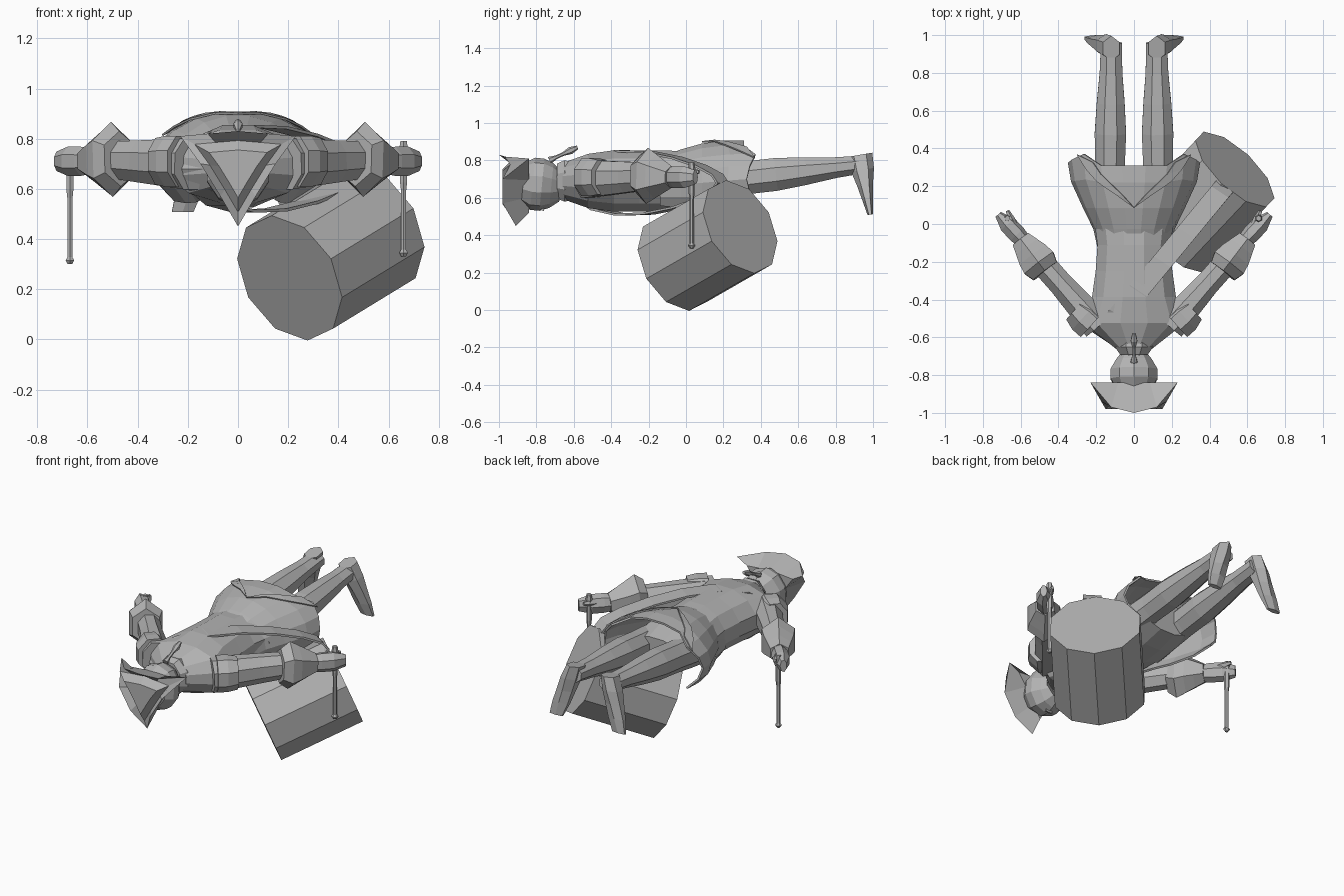
import bpy
import bmesh
from math import sin, cos, pi, radians
from mathutils import Vector

if "Cube" in bpy.data.objects:
    bpy.data.objects.remove(bpy.data.objects["Cube"], do_unlink=True)

grey = bpy.data.materials.new("plain grey")
grey.use_nodes = True
grey.diffuse_color = (0.45, 0.45, 0.45, 1)
grey.node_tree.nodes["Principled BSDF"].inputs["Base Color"].default_value = grey.diffuse_color
X, Z = Vector((1, 0, 0)), Vector((0, 0, 1))


def finish(name, bm, thickness=0, mirrored=False):
    bmesh.ops.recalc_face_normals(bm, faces=bm.faces)
    mesh = bpy.data.meshes.new(name)
    bm.to_mesh(mesh)
    bm.free()
    mesh.materials.append(grey)
    obj = bpy.data.objects.new(name, mesh)
    bpy.context.scene.collection.objects.link(obj)
    if thickness:
        obj.modifiers.new("thickness", "SOLIDIFY").thickness = thickness
    if mirrored:
        obj.modifiers.new("other side", "MIRROR").use_mirror_merge = False
    return obj


def bridge(rings, closed=True):
    """Join rings of points with quads; closed rings are capped at both ends."""
    bm = bmesh.new()
    rings = [[bm.verts.new(point) for point in ring] for ring in rings]
    count = len(rings[0])
    for near, far in zip(rings, rings[1:]):
        for i in range(count if closed else count - 1):
            j = (i + 1) % count
            bm.faces.new((near[i], near[j], far[j], far[i]))
    if closed:
        bm.faces.new(rings[0])
        bm.faces.new(rings[-1])
    return bm


def tube(name, start, end, widths, heights=None, sides=8, mirrored=False):
    """Faceted tube from start to end with evenly spaced elliptical sections."""
    start, end = Vector(start), Vector(end)
    along = (end - start).normalized()
    across = X if abs(along.z) > 0.9 else along.cross(Z).normalized()
    up = across.cross(along)
    rings = []
    for k, (w, h) in enumerate(zip(widths, heights or widths)):
        centre = start.lerp(end, k / (len(widths) - 1))
        angles = [2 * pi * (i + 0.5) / sides for i in range(sides)]
        rings.append([centre + across * w * cos(a) + up * h * sin(a) for a in angles])
    return finish(name, bridge(rings), mirrored=mirrored)


# Torso, neck and head, lying face down along y
tube("torso", (0, -.66, .69), (0, .3, .69),
     [.1, .28, .23, .21, .2, .22, .22, .2], [.1, .15, .17, .17, .17, .16, .14, .1], sides=12)
tube("neck", (0, -.74, .68), (0, -.6, .68), [.07, .08], [.08, .1])
tube("collar", (0, -.69, .69), (0, -.61, .69), [.08, .11, .11], [.1, .12, .11])
tube("head", (0, -.87, .68), (0, -.67, .66), [.1, .13, .13, .1, .06], [.11, .14, .14, .12, .08], sides=10)
tube("nose", (0, -.8, .55), (0, -.76, .55), [.01, .03], sides=4)
tube("pigtail", (0, -.73, .8), (0, -.58, .87), [.02, .01, .01, .02, .01], sides=6)

# Three-cornered hat: one half of the upturned rim is mirrored and shrunk inward
rim = [Vector(p) for p in ((0, -1, .83), (.12, -.97, .82), (.23, -.84, .81),
                           (.15, -.98, .7), (.07, -.98, .57), (0, -.91, .45))]
rim += [Vector((-p.x, p.y, p.z)) for p in rim[4:0:-1]]


def shrink(scale, y):
    middle = Vector((0, y, .68))
    return [middle + Vector((p.x, 0, p.z - middle.z)) * scale for p in rim]


finish("hat", bridge([shrink(.7, -.84), rim, shrink(.75, -.94), shrink(.5, -.98)]))


# Coat skirt: flaring, open underneath, with pointed tails either side of the back
def skirt_point(t, degrees, lift=0):
    a = radians(degrees)
    tail = .07 * t ** 6 * max(0, 1 - 4 * abs(abs(cos(a)) - .8))
    flare = t * t * (3 - 2 * t)
    return Vector(((.19 + .16 * flare + lift) * cos(a),
                   -.14 + .45 * t + tail,
                   .66 + .04 * t + (.16 + .06 * sin(2.2 * t) + lift) * sin(a)))


rings = [[skirt_point(t, -40 + 20 * i) for i in range(14)] for t in (0, .25, .5, .8, 1)]
finish("coat_skirt", bridge(rings, closed=False), thickness=.012)

# Turned-back skirt fronts, meeting in a V behind
strips = [[skirt_point(t, 90 - spread * (t - .5), .01) for spread in (75, 115)] for t in (.5, .65, .8, .9, 1)]
finish("skirt_turnbacks", bridge(strips, closed=False), thickness=.008, mirrored=True)

# Legs and downturned shoes with flat soles
tube("legs", (.13, 0, .67), (.12, .96, .78),
     [.1, .09, .085, .09, .08, .065, .06], [.1, .1, .095, .095, .08, .06, .05], mirrored=True)
tube("shoes", (.12, .93, .83), (.22, .985, .51),
     [.05, .06, .06, .06, .05], [.07, .065, .045, .03, .015], sides=6, mirrored=True)

# Arms, shoulder wings, cuffs and hands
tube("arms", (.19, -.54, .7), (.58, -.1, .72), [.09, .08, .07, .07, .05], [.11, .1, .09, .08, .06], mirrored=True)
tube("shoulder_wings", (.22, -.53, .71), (.31, -.45, .71), [.1, .1, .08], [.11, .11, .1], mirrored=True)
tube("cuffs", (.47, -.25, .72), (.6, -.08, .71),
     [.09, .11, .1, .08, .06], [.11, .15, .12, .09, .06], sides=6, mirrored=True)
tube("hands", (.57, -.11, .71), (.72, .05, .71), [.04, .05, .05, .02], [.05, .06, .06, .04], sides=7, mirrored=True)
tube("thumbs", (.63, -.02, .73), (.67, .07, .74), [.02, .02, .01], sides=5, mirrored=True)

# Upright drumsticks, held at slightly different heights
for name, x, low in (("left_drumstick", .66, .33), ("right_drumstick", -.67, .3)):
    tube(name, (x, .03, low), (x, .03, low + .46), [.01] + [.012] * 8 + [.016] * 4 + [.02, .015], sides=6)
    tube(name + "_tip", (x, .03, low), (x, .03, low + .03), [.01, .02, .01], sides=6)

# Ten-sided drum slung at the hip
bm = bmesh.new()
bmesh.ops.create_cone(bm, cap_ends=True, segments=10, radius1=.27, radius2=.27, depth=.52)
drum = finish("drum", bm)
drum.location = (.37, .115, .345)
drum.rotation_euler = Vector((.63, .67, .385)).to_track_quat("Z", "Y").to_euler()

# Drum strap: a slanting loop over the back and round the chest
half_width = Vector((.045, -.03, 0))
reach = Vector((.33, .4, 0))
rings = []
for i in range(17):
    a = 2 * pi * i / 16
    point = Vector((.15, -.2, .68)) + reach * cos(a) + Z * .17 * sin(a) * (1 - .3 * cos(a))
    rings.append([point - half_width, point + half_width])
finish("drum_strap", bridge(rings, closed=False), thickness=.012)
